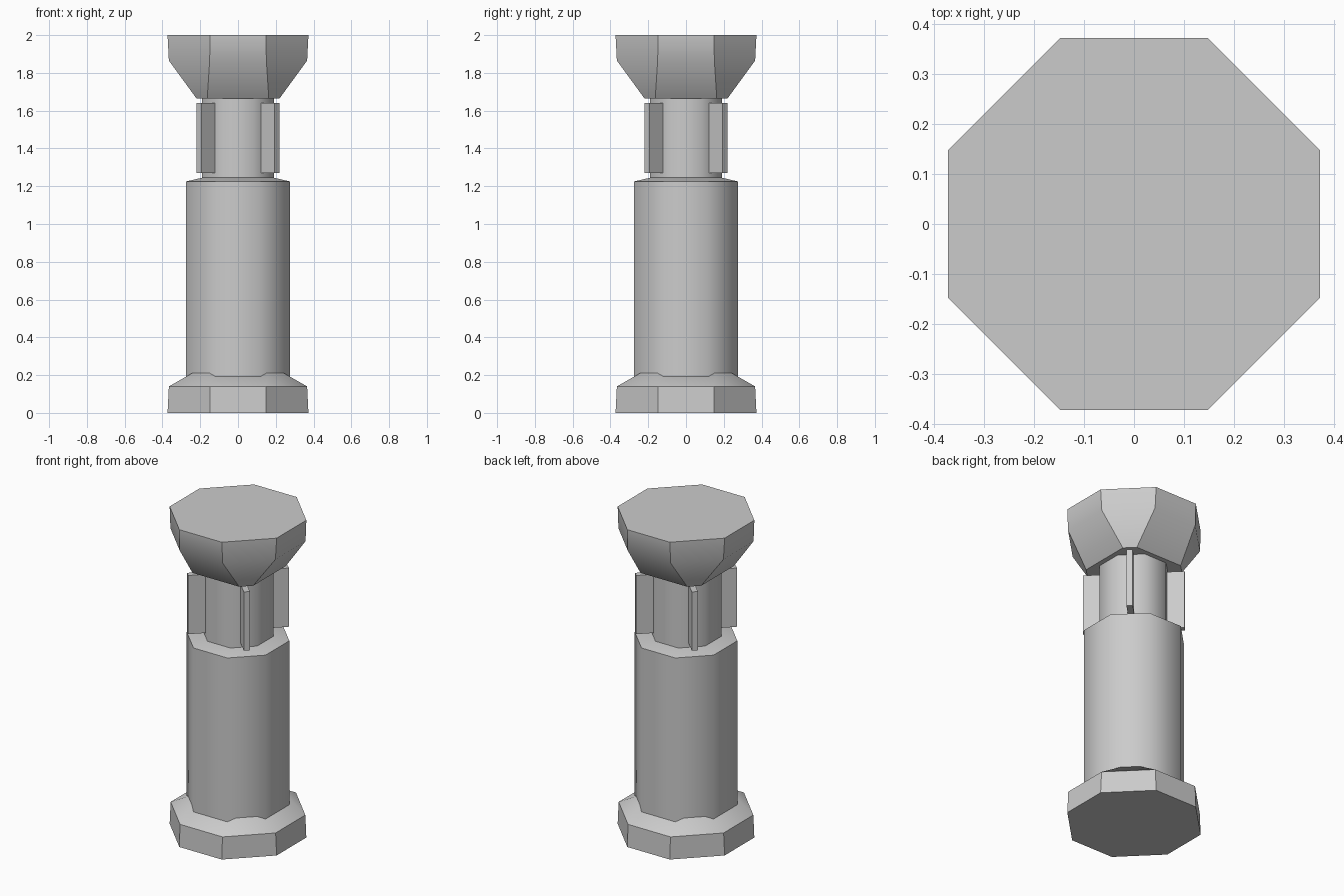
import bpy, bmesh, math
from mathutils import Matrix

if "Cube" in bpy.data.objects:
    bpy.data.objects.remove(bpy.data.objects["Cube"])


def finish(name, bm, smooth=None):
    bmesh.ops.recalc_face_normals(bm, faces=bm.faces)
    me = bpy.data.meshes.new(name)
    bm.to_mesh(me)
    bm.free()
    ob = bpy.data.objects.new(name, me)
    bpy.context.collection.objects.link(ob)
    if smooth:
        bpy.ops.object.select_all(action='DESELECT')
        ob.select_set(True)
        bpy.context.view_layer.objects.active = ob
        bpy.ops.object.shade_smooth_by_angle(angle=math.radians(smooth))
    return ob


def octagon_loft(name, rings, smooth=None):
    """rings: (z, half width across flats, half length of the flat)"""
    bm = bmesh.new()
    loops = []
    for z, w, c in rings:
        pts = [(w, -c), (w, c), (c, w), (-c, w), (-w, c), (-w, -c), (-c, -w), (c, -w)]
        loops.append([bm.verts.new((x, y, z)) for x, y in pts])
    for a, b in zip(loops, loops[1:]):
        for i in range(8):
            j = (i + 1) % 8
            bm.faces.new((a[i], a[j], b[j], b[i]))
    bm.faces.new(loops[0][::-1])
    bm.faces.new(loops[-1])
    return finish(name, bm, smooth)


# Foot and flared head
octagon_loft("base", [(0, 0.373, 0.148), (0.14, 0.366, 0.148), (0.212, 0.24, 0.16)], 35)
octagon_loft("head", [(1.665, 0.22, 0.163), (1.865, 0.366, 0.15), (2.0, 0.373, 0.148)], 35)

# Main shaft with shallow sloped shoulder, and the thinner neck
octagon_loft("shaft", [(0.02, 0.275, 0.118), (1.225, 0.275, 0.118), (1.245, 0.19, 0.08)], 50)
octagon_loft("neck", [(1.2, 0.19, 0.08), (1.7, 0.19, 0.08)], 50)

# Four vertical fins on the diagonals of the neck
for i in range(4):
    bm = bmesh.new()
    bmesh.ops.create_cube(bm, size=1.0)
    bmesh.ops.scale(bm, vec=(0.15, 0.036, 0.37), verts=bm.verts)
    bmesh.ops.translate(bm, vec=(0.217, 0, 1.455), verts=bm.verts)
    rot = Matrix.Rotation(math.radians(45 + 90 * i), 4, 'Z')
    bmesh.ops.transform(bm, matrix=rot, verts=bm.verts)
    finish(f"neck_fin_{i + 1}", bm)
